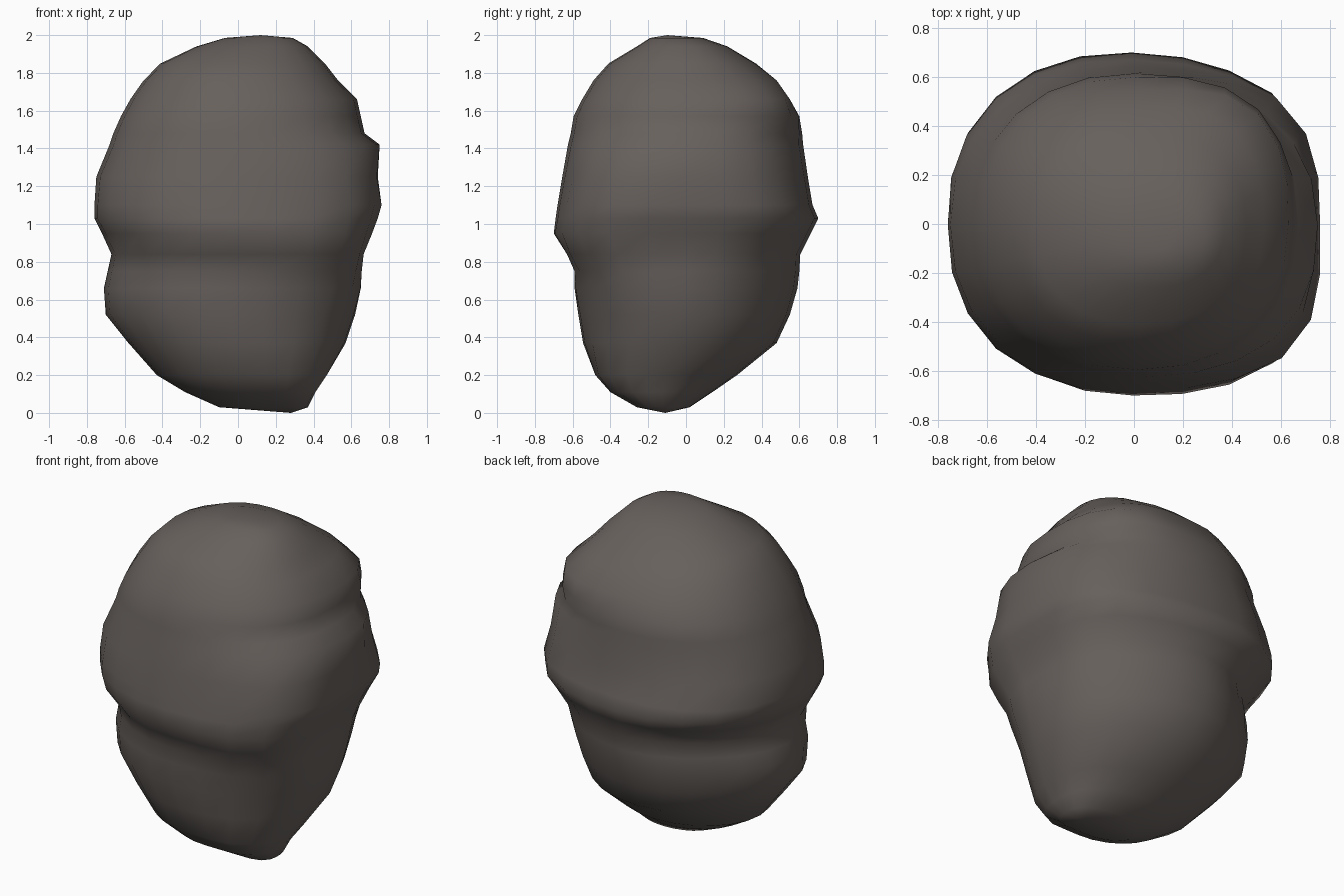
import bpy, bmesh, math

SEG = 24

# Boulder cross-sections: height, x min, x max, y min, y max
RINGS = [
    (0.03, -0.10, 0.37, -0.26, 0.02),
    (0.11, -0.28, 0.41, -0.40, 0.14),
    (0.20, -0.43, 0.47, -0.48, 0.27),
    (0.37, -0.58, 0.57, -0.545, 0.48),
    (0.52, -0.70, 0.62, -0.57, 0.55),
    (0.66, -0.71, 0.65, -0.59, 0.59),
    (0.75, -0.69, 0.655, -0.59, 0.60),
    (0.84, -0.67, 0.665, -0.63, 0.605),
    (0.95, -0.72, 0.71, -0.70, 0.66),
    (1.03, -0.76, 0.74, -0.69, 0.70),
    (1.10, -0.76, 0.76, -0.68, 0.67),
    (1.25, -0.75, 0.74, -0.655, 0.645),
    (1.42, -0.68, 0.75, -0.625, 0.62),
    (1.48, -0.66, 0.67, -0.61, 0.615),
    (1.57, -0.62, 0.65, -0.595, 0.60),
    (1.66, -0.57, 0.63, -0.55, 0.55),
    (1.76, -0.50, 0.53, -0.49, 0.48),
    (1.85, -0.41, 0.46, -0.41, 0.37),
    (1.94, -0.22, 0.37, -0.26, 0.22),
    (1.985, -0.07, 0.29, -0.19, 0.09),
]

# Local swellings and dents: angle, height, angular width, height spread, amount
BUMPS = [
    (-40, 1.10, 24, 0.28, 0.07),   # front right shoulder
    (-42, 0.70, 26, 0.30, 0.06),   # front right below the waist
    (-45, 0.15, 30, 0.20, 0.05),   # front right of the foot
    (-60, 0.82, 30, 0.10, 0.03),   # waist fading out towards the front right
    (15, 0.84, 30, 0.10, 0.02),    # waist fading out on the right
    (38, 1.08, 22, 0.22, 0.05),    # back right shoulder
    (48, 1.66, 28, 0.15, 0.06),    # back right of the crown
    (45, 1.38, 25, 0.08, -0.03),   # smooth back end of the ledge
    (135, 0.60, 26, 0.22, -0.05),  # back left dent
    (135, 0.85, 35, 0.10, -0.03),  # back left waist
    (135, 1.10, 30, 0.12, 0.03),   # back left shoulder
    (-140, 1.05, 25, 0.20, 0.02),  # front left
]


def spow(v, e):
    return math.copysign(abs(v) ** e, v)


def bump(deg, z):
    total = 0
    for a, h, wa, wh, amt in BUMPS:
        d = (deg - a + 180) % 360 - 180
        total += amt * math.exp(-(d / wa) ** 2 - ((z - h) / wh) ** 2)
    return total


def make_ring(bm, z, x0, x1, y0, y1):
    """Rounded-square ring; fuller in the upper lobe than below the waist."""
    n = 2.0 + 0.2 * min(1, max(0, (z - 0.7) / 0.6))
    cx, cy = (x0 + x1) / 2, (y0 + y1) / 2
    ring = []
    for i in range(SEG):
        a = 2 * math.pi * i / SEG
        c, s = math.cos(a), math.sin(a)
        b = 0 if i % (SEG // 4) == 0 else bump(math.degrees(a), z)
        x = cx + (x1 - x0) / 2 * spow(c, 2 / n) + b * c
        y = cy + (y1 - y0) / 2 * spow(s, 2 / n) + b * s
        # keep the swellings inside the front and side outlines
        x, y = min(max(x, x0), x1), min(max(y, y0), y1)
        ring.append(bm.verts.new((x, y, z)))
    return ring


bm = bmesh.new()
rings = [make_ring(bm, *r) for r in RINGS]
for lo, hi in zip(rings, rings[1:]):
    for i in range(SEG):
        k = (i + 1) % SEG
        bm.faces.new((lo[i], lo[k], hi[k], hi[i]))

# Off-centre foot point and crown point
foot = bm.verts.new((0.28, -0.11, 0.0))
crown = bm.verts.new((0.12, -0.10, 2.0))
for i in range(SEG):
    k = (i + 1) % SEG
    bm.faces.new((foot, rings[0][k], rings[0][i]))
    bm.faces.new((crown, rings[-1][i], rings[-1][k]))

bmesh.ops.recalc_face_normals(bm, faces=bm.faces)
for f in bm.faces:
    f.smooth = True

mesh = bpy.data.meshes.new("boulder")
bm.to_mesh(mesh)
bm.free()

stone = bpy.data.materials.new("dark grey brown stone")
stone.diffuse_color = (0.135, 0.118, 0.108, 1)
mesh.materials.append(stone)
boulder = bpy.data.objects.new("boulder", mesh)
bpy.context.collection.objects.link(boulder)
